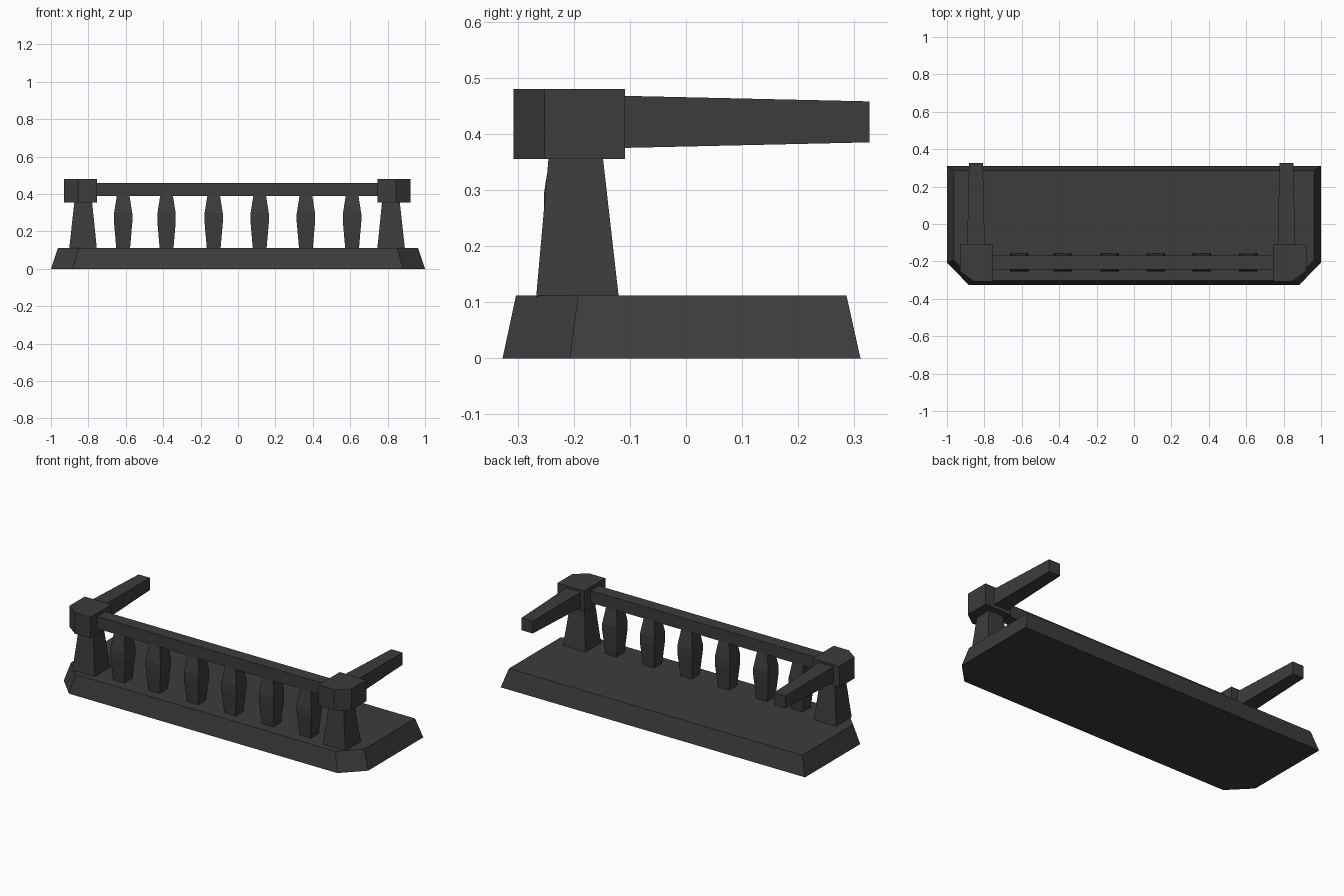
import bpy, bmesh

if "Cube" in bpy.data.objects:
    bpy.data.objects.remove(bpy.data.objects["Cube"])

mat = bpy.data.materials.new("dark grey stone")
mat.diffuse_color = (0.045, 0.045, 0.045, 1)
mat.use_nodes = True
mat.node_tree.nodes["Principled BSDF"].inputs["Base Color"].default_value = mat.diffuse_color


def loft(name, rings):
    """Closed solid through a stack of rings with equal point counts."""
    bm = bmesh.new()
    rows = [[bm.verts.new(p) for p in r] for r in rings]
    n = len(rows[0])
    for a, b in zip(rows, rows[1:]):
        for i in range(n):
            j = (i + 1) % n
            bm.faces.new((a[i], a[j], b[j], b[i]))
    bm.faces.new(rows[0][::-1])
    bm.faces.new(rows[-1])
    bmesh.ops.recalc_face_normals(bm, faces=bm.faces)
    me = bpy.data.meshes.new(name)
    bm.to_mesh(me)
    bm.free()
    me.materials.append(mat)
    ob = bpy.data.objects.new(name, me)
    bpy.context.collection.objects.link(ob)
    return ob


def rect(x0, x1, y0, y1, z):
    return [(x0, y0, z), (x1, y0, z), (x1, y1, z), (x0, y1, z)]


# Floor slab with sloping sides and cut front corners
def slab(x, xc, yf, yc, yb, z):
    return [(-xc, yf, z), (xc, yf, z), (x, yc, z), (x, yb, z), (-x, yb, z), (-x, yc, z)]

loft("floor_slab", [slab(1.0, 0.882, -0.327, -0.207, 0.311, 0),
                    slab(0.963, 0.852, -0.303, -0.192, 0.286, 0.112)])

# Corner posts, their caps and the side rails running back
MID = -0.005
for side, s, arm_x in (("left", -1, -0.845), ("right", 1, 0.815)):
    X = lambda d: MID + s * d
    loft(side + "_post", [rect(X(0.75), X(0.897), -0.267, -0.12, 0.11),
                          rect(X(0.775), X(0.87), -0.245, -0.148, 0.357)])
    cap = [(0.75, -0.307), (0.851, -0.307), (0.926, -0.252), (0.926, -0.109), (0.75, -0.109)]
    loft(side + "_post_cap", [[(X(x), y, z) for x, y in cap] for z in (0.355, 0.48)])
    loft(side + "_side_rail",
         [[(arm_x + w * a, y, 0.4215 + h * b) for a, b in ((-1, -1), (1, -1), (1, 1), (-1, 1))]
          for y, w, h in ((-0.115, 0.047, 0.0465), (0.327, 0.037, 0.0365))])

# Front rail
loft("front_rail", [rect(-0.757, 0.747, -0.243, -0.168, z) for z in (0.388, 0.46)])

# Bulging square balusters
for i, x in enumerate((-0.614, -0.382, -0.13, 0.116, 0.363, 0.61)):
    loft(f"baluster_{i + 1}",
         [rect(x - r, x + r, -0.204 - r, -0.204 + r, z)
          for z, r in ((0.111, 0.037), (0.25, 0.049), (0.295, 0.049), (0.39, 0.034))])
